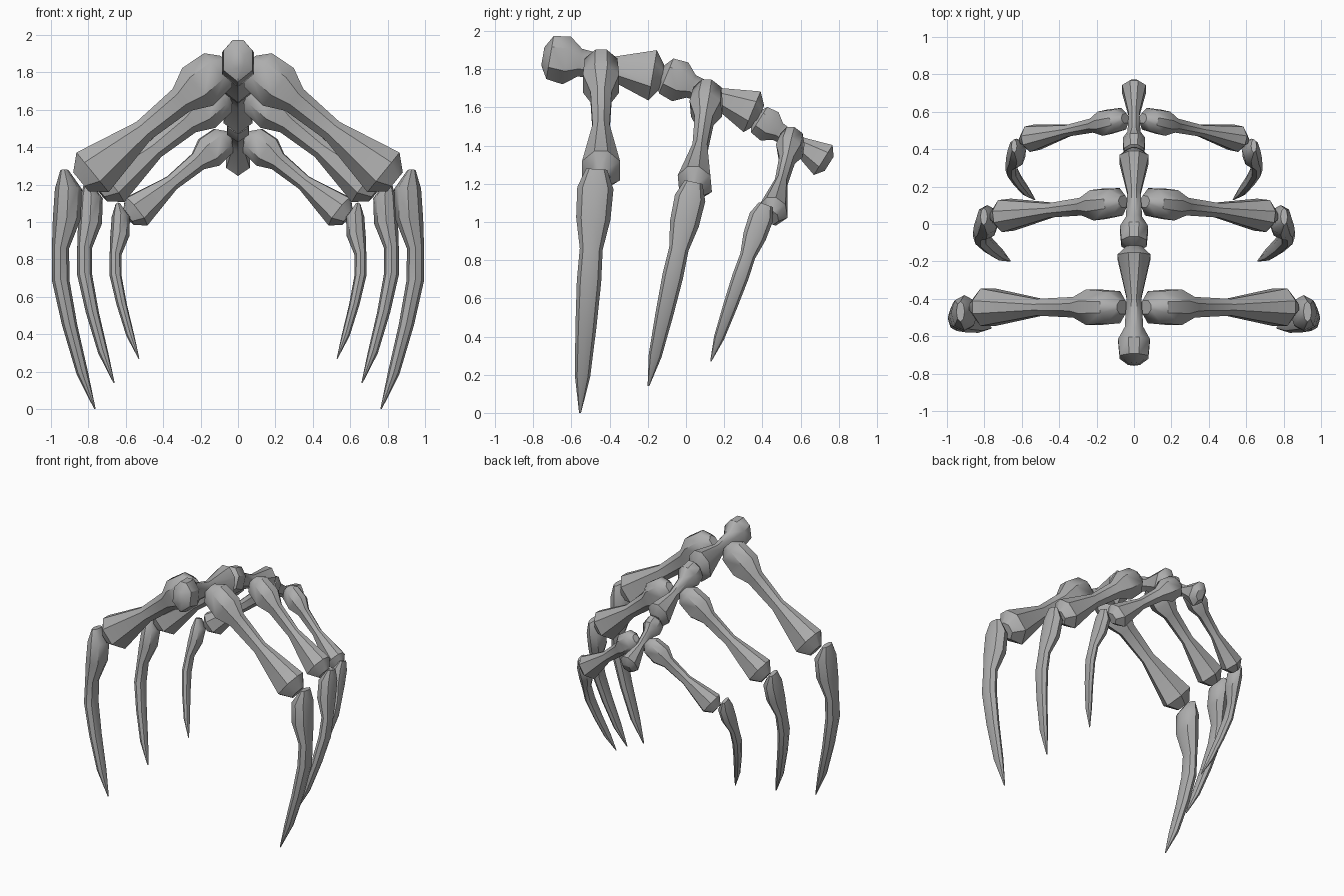
import bpy, bmesh, math
from mathutils import Vector, Matrix

if "Cube" in bpy.data.objects:
    bpy.data.objects.remove(bpy.data.objects["Cube"])

bone_mat = bpy.data.materials.new("bone grey")
bone_mat.diffuse_color = (0.42, 0.42, 0.42, 1)
bone_mat.use_nodes = True
bone_mat.node_tree.nodes["Principled BSDF"].inputs["Base Color"].default_value = bone_mat.diffuse_color

# bone profile: position along the bone, radius factor (knob, waist, flare)
BONE = [(0, .38), (.06, .9), (.2, 1), (.31, .58), (.57, .47), (.92, 1.05), (1, .5)]
# bone cross-section: narrow flat top, straight sides, ridge below
SECTION = [(.35, 1), (1, .5), (1, -.45), (0, -1), (-1, -.45), (-1, .5), (-.35, 1)]
# claw rings measured from the tip: x, z, half width x, half width y
CLAW = [(.163, 1.28, .022, .055), (.142, 1.18, .072, .095), (.15, 1.02, .075, .09),
        (.184, .86, .046, .06), (.183, .69, .047, .064), (.135, .45, .041, .055),
        (.067, .19, .032, .04), (0, 0, .004, .005)]


def loft(name, rings, mirror=False):
    """Skin a list of point rings and cap both ends."""
    bm = bmesh.new()
    loops = [[bm.verts.new(p) for p in ring] for ring in rings]
    for a, b in zip(loops, loops[1:]):
        for i in range(len(a)):
            j = (i + 1) % len(a)
            bm.faces.new((a[i], a[j], b[j], b[i]))
    bm.faces.new(loops[0])
    bm.faces.new(loops[-1])
    bmesh.ops.recalc_face_normals(bm, faces=bm.faces)
    me = bpy.data.meshes.new(name)
    bm.to_mesh(me)
    bm.free()
    me.materials.append(bone_mat)
    ob = bpy.data.objects.new(name, me)
    bpy.context.collection.objects.link(ob)
    bpy.ops.object.select_all(action='DESELECT')
    ob.select_set(True)
    bpy.context.view_layer.objects.active = ob
    bpy.ops.object.shade_smooth_by_angle(angle=math.radians(40))
    if mirror:
        ob.modifiers.new("mirror", 'MIRROR').use_mirror_merge = False
    return ob


def bone(name, start, end, wide, tall, mirror=False):
    a, b = Vector(start), Vector(end)
    axis = (b - a).normalized()
    side = axis.cross(Vector((0, 0, 1))).normalized()
    up = side.cross(axis)
    rings = [[a.lerp(b, t) + side * (u * wide * r) + up * (v * tall * r)
              for u, v in SECTION] for t, r in BONE]
    return loft(name, rings, mirror)


def claw(name, tip, scale, tilt):
    m = Matrix.Translation(tip) @ Matrix.Rotation(-math.radians(tilt), 4, 'X') @ Matrix.Scale(scale, 4)
    rings = []
    for x, z, rx, ry in CLAW:
        rings.append([m @ Vector((x + rx * math.cos(k * math.pi / 4),
                                  ry * math.sin(k * math.pi / 4), z)) for k in range(8)])
    return loft(name, rings, True)


# backbone, front to rear
bone("spine_front", (0, -.75, 1.868), (0, -.125, 1.76), .085, .127)
bone("spine_middle", (0, -.135, 1.778), (0, .388, 1.56), .075, .11)
bone("spine_rear", (0, .36, 1.55), (0, .75, 1.305), .06, .088)

# rib pairs: upper bone and hanging claw
bone("rib_front", (.06, -.445, 1.85), (.84, -.445, 1.215), .095, .13, True)
bone("rib_middle", (.055, .12, 1.70), (.735, .04, 1.155), .082, .112, True)
bone("rib_rear", (.045, .565, 1.46), (.585, .45, 1.02), .066, .09, True)
claw("claw_front", (.765, -.555, 0), 1, 3.9)
claw("claw_middle", (.663, -.197, .14), .856, 12.5)
claw("claw_rear", (.53, .13, .27), .68, 19.3)
